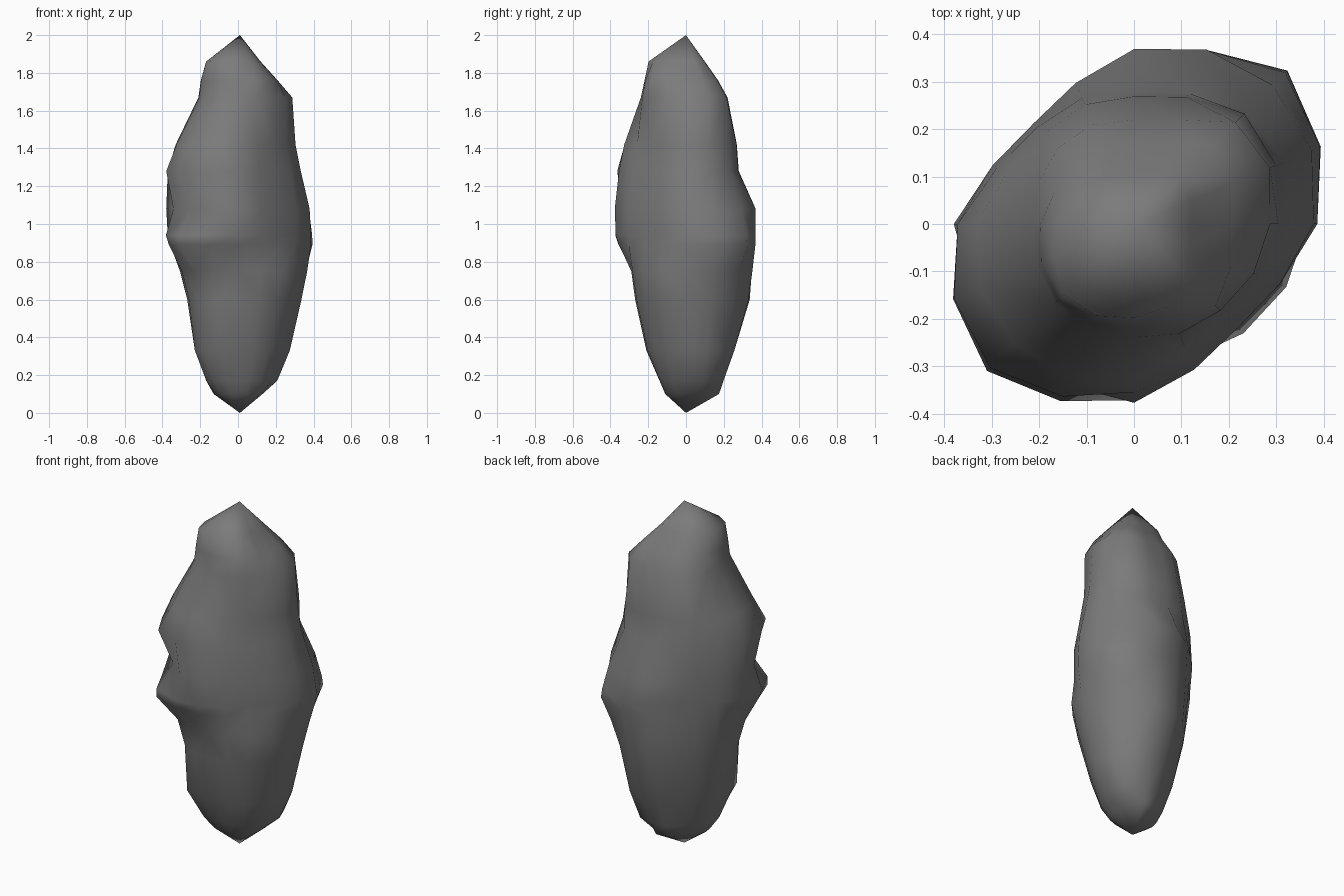
import bpy
import bmesh
import math

default_cube = bpy.data.objects.get("Cube")
if default_cube:
    bpy.data.objects.remove(default_cube, do_unlink=True)

# Half widths of the boulder in hundredths, per height,
# in eight compass directions counter-clockwise from +x
RINGS = {
    0.10: (13, 20, 18, 12, 13, 13, 11, 13),
    0.17: (21, 26, 20, 15, 17, 20, 14, 18),
    0.33: (28, 31, 26, 20, 23, 30, 21, 23),
    0.60: (34, 36, 35, 27, 27, 29, 27, 30),
    0.75: (37, 41, 36, 28, 31, 33, 29, 33),
    0.89: (40, 48, 37, 29, 37, 46, 36, 31),
    0.94: (40, 47, 37, 29, 39, 45, 38, 31),
    1.08: (39, 42, 38, 30, 40, 35, 39, 31),
    1.28: (34, 34, 28, 29, 39, 44, 37, 28),
    1.42: (31, 34, 27, 27, 34, 36, 34, 26),
    1.67: (29, 36, 22, 23, 21, 24, 24, 26),
    1.76: (21, 29, 17, 17, 20, 23, 22, 25),
    1.86: (12, 18, 10, 13, 17, 22, 20, 18),
}
HEIGHT = 2.0
TIP_X = 0.01
SEGMENTS = 16
SHARPNESS = 10


def radius(widths, angle):
    """Distance to a rounded outline touching all eight half widths."""
    total = 0.0
    for i, width in enumerate(widths):
        facing = math.cos(angle - i * math.tau / len(widths))
        total += (max(facing, 0.0) * 100 / width) ** SHARPNESS
    return total ** (-1 / SHARPNESS)


def make_material(name, color):
    material = bpy.data.materials.new(name)
    material.use_nodes = True
    material.diffuse_color = color
    shader = material.node_tree.nodes["Principled BSDF"]
    shader.inputs["Base Color"].default_value = color
    shader.inputs["Roughness"].default_value = 0.9
    return material


def build_boulder():
    bm = bmesh.new()
    # Rings between the two pointed ends
    loops = []
    for z, widths in RINGS.items():
        loop = []
        for s in range(SEGMENTS):
            angle = s * math.tau / SEGMENTS
            r = radius(widths, angle)
            loop.append(bm.verts.new((r * math.cos(angle), r * math.sin(angle), z)))
        loops.append(loop)
    bottom = bm.verts.new((TIP_X, 0, 0))
    top = bm.verts.new((TIP_X, 0, HEIGHT))

    # Skin and end caps
    for s in range(SEGMENTS):
        n = (s + 1) % SEGMENTS
        for low, high in zip(loops, loops[1:]):
            bm.faces.new((low[s], low[n], high[n], high[s]))
        bm.faces.new((bottom, loops[0][n], loops[0][s]))
        bm.faces.new((top, loops[-1][s], loops[-1][n]))

    bmesh.ops.triangulate(bm, faces=bm.faces[:])
    bmesh.ops.recalc_face_normals(bm, faces=bm.faces[:])
    for face in bm.faces:
        face.smooth = True
    mesh = bpy.data.meshes.new("boulder")
    bm.to_mesh(mesh)
    bm.free()
    boulder = bpy.data.objects.new("boulder", mesh)
    bpy.context.collection.objects.link(boulder)
    return boulder


stone = make_material("dark grey stone", (0.2, 0.2, 0.2, 1.0))
build_boulder().data.materials.append(stone)
